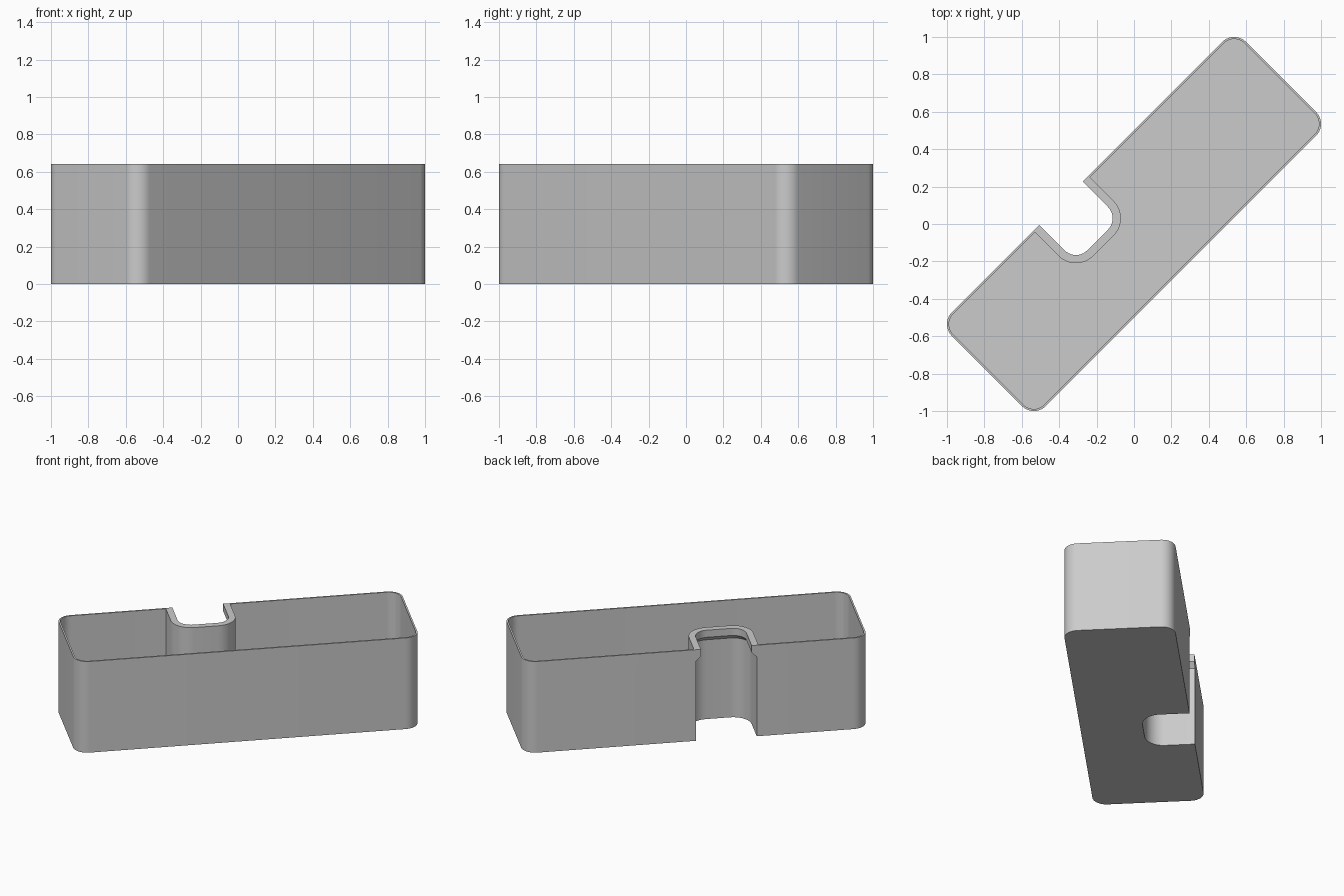
import bpy, bmesh
from math import cos, sin, radians, pi
from mathutils import Matrix

cube = bpy.data.objects.get("Cube")
if cube:
    bpy.data.objects.remove(cube, do_unlink=True)

HALF_LEN, HALF_WID, HEIGHT = 1.112, 0.355, 0.64
CORNER_R, WALL, LIP = 0.09, 0.011, 0.033
SLOT_LEFT, SLOT_RIGHT, SLOT_V, SLOT_R = -0.276, -0.12, 0.163, 0.086  # slot fillet centres
SEGS = 10


def arc(cu, cv, r, start, sweep):
    angles = [radians(start + sweep * i / SEGS) for i in range(SEGS + 1)]
    return [(cu + r * cos(a), cv + r * sin(a)) for a in angles]


def outline(inset, grow):
    """Rounded rectangle moved in by inset, with its side slot widened by grow."""
    cu, cv = HALF_LEN - CORNER_R, HALF_WID - CORNER_R
    r, edge, slot_r = CORNER_R - inset, HALF_WID - inset, SLOT_R + grow
    pts = arc(-cu, -cv, r, 180, 90) + arc(cu, -cv, r, 270, 90) + arc(cu, cv, r, 0, 90)
    pts += [(SLOT_RIGHT + slot_r, edge)]
    pts += arc(SLOT_RIGHT, SLOT_V, slot_r, 0, -90) + arc(SLOT_LEFT, SLOT_V, slot_r, -90, -90)
    pts += [(SLOT_LEFT - slot_r, edge)]
    return pts + arc(-cu, cv, r, 90, 90)


# Outer skin, chamfered lip round the slot, rim, then inner skin down to the floor
sections = [
    (0, LIP, 0),
    (0, LIP, HEIGHT - 0.083),
    (0, 0, HEIGHT - 0.05),
    (0, 0, HEIGHT),
    (WALL, LIP + WALL, HEIGHT),
    (WALL, LIP + WALL, WALL),
]
bm = bmesh.new()
rings = [[bm.verts.new((u, v, z)) for u, v in outline(inset, grow)]
         for inset, grow, z in sections]
count = len(rings[0])
for low, high in zip(rings, rings[1:]):
    for i in range(count):
        j = (i + 1) % count
        bm.faces.new((low[i], low[j], high[j], high[i]))

# Underside and floor
bm.faces.new(rings[0][::-1])
bm.faces.new(rings[-1])
bmesh.ops.remove_doubles(bm, verts=bm.verts, dist=1e-5)
bmesh.ops.recalc_face_normals(bm, faces=bm.faces)

# Stand the tray diagonally
bm.transform(Matrix.Rotation(pi / 4, 4, 'Z'))
mesh = bpy.data.meshes.new("notched_tray")
bm.to_mesh(mesh)
bm.free()
tray = bpy.data.objects.new("notched_tray", mesh)
bpy.context.collection.objects.link(tray)

grey = bpy.data.materials.new("plain_grey")
grey.use_nodes = True
colour = (0.6, 0.6, 0.6, 1)
grey.diffuse_color = colour
grey.node_tree.nodes["Principled BSDF"].inputs["Base Color"].default_value = colour
mesh.materials.append(grey)

bpy.ops.object.select_all(action='DESELECT')
tray.select_set(True)
bpy.context.view_layer.objects.active = tray
bpy.ops.object.shade_smooth_by_angle(angle=radians(30))
